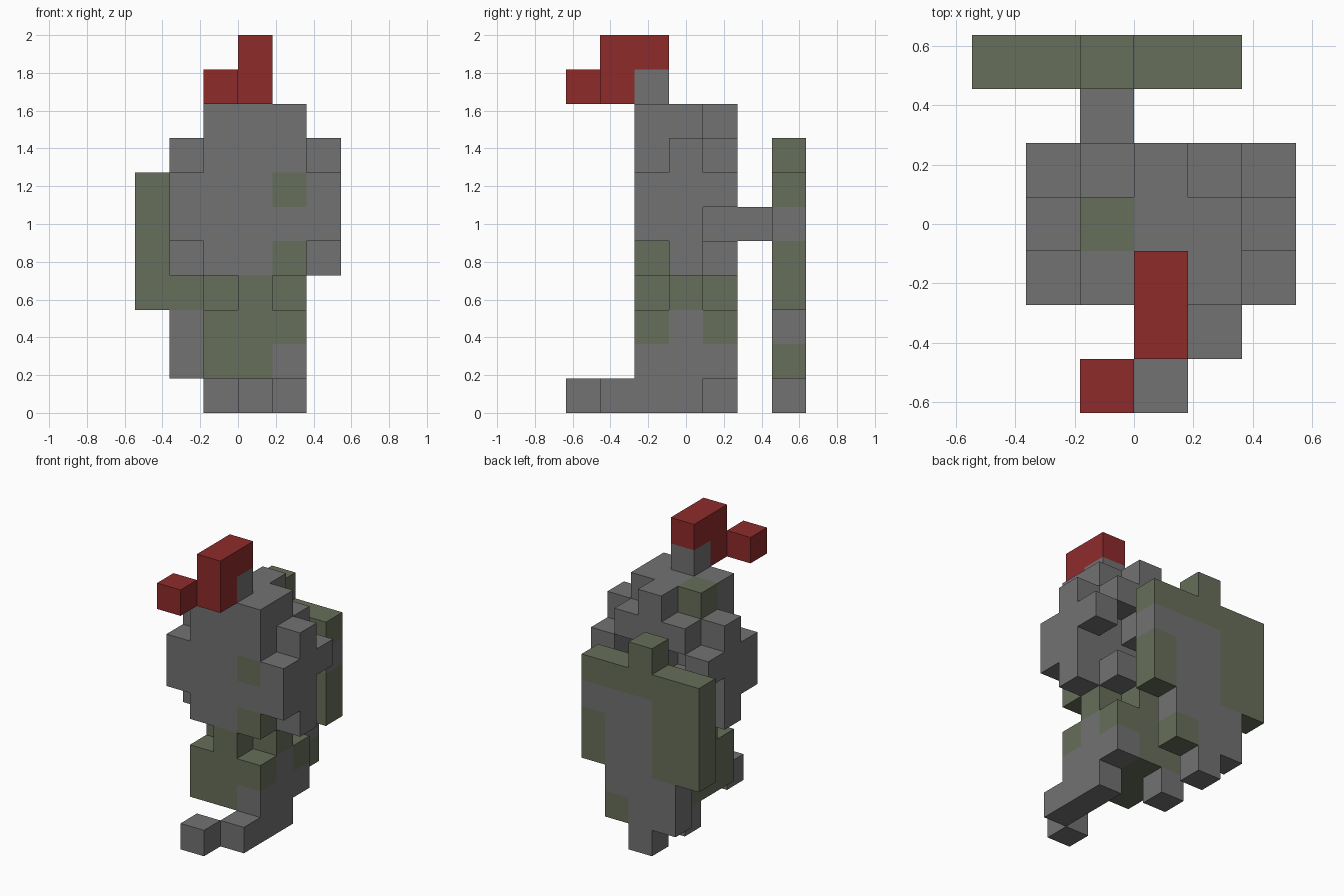
import bpy
import bmesh
from mathutils import Vector

if "Cube" in bpy.data.objects:
    bpy.data.objects.remove(bpy.data.objects["Cube"], do_unlink=True)

U = 2 / 11                       # edge length of one block
ORIGIN = Vector((-3 * U, -3.5 * U, 0))
GREY, OLIVE, RED = range(3)


def make_material(name, rgb):
    mat = bpy.data.materials.new(name)
    mat.use_nodes = True
    mat.diffuse_color = (*rgb, 1)
    mat.node_tree.nodes["Principled BSDF"].inputs["Base Color"].default_value = (*rgb, 1)
    return mat


materials = [make_material("stone grey", (0.168, 0.168, 0.168)),
             make_material("moss olive", (0.135, 0.157, 0.1)),
             make_material("deep red", (0.275, 0.024, 0.024))]
parts = {}


def span(v):
    return range(v[0], v[1] + 1) if isinstance(v, tuple) else (v,)


def fill(part, x, y, z, colour=GREY):
    """Fill a box of blocks; later calls repaint earlier ones."""
    cells = parts.setdefault(part, {})
    for i in span(x):
        for j in span(y):
            for k in span(z):
                cells[i, j, k] = colour


def carve(part, x, y, z):
    for i in span(x):
        for j in span(y):
            for k in span(z):
                parts[part].pop((i, j, k), None)


# Head: rounded block mass, hollowed at the back
fill("head", (2, 4), (2, 3), (4, 8))
fill("head", (1, 5), (2, 3), (5, 6))
fill("head", (1, 5), 3, (4, 7))
fill("head", (2, 4), 4, (4, 7))
carve("head", (3, 4), 4, 5)
for side in (2, 4):
    carve("head", side, 4, 6)
for side in (1, 5):
    fill("head", side, 4, 6)
fill("head", 3, 4, 8)
for spot in ((4, 2, 4), (4, 2, 6), (2, 3, 8)):
    fill("head", *spot, OLIVE)

# Crest
fill("crest", 3, 2, 9)
fill("crest", 3, 1, (9, 10), RED)
fill("crest", 3, 2, 10, RED)
fill("crest_tip", 2, 0, 9, RED)

# Neck and body
fill("neck", 3, (2, 4), 3, OLIVE)
fill("neck", (2, 4), 3, 3, OLIVE)
fill("body", (2, 4), (2, 4), (1, 2), OLIVE)
fill("body", 4, (2, 4), 1)
fill("body", 4, 3, 2)

# Feet
fill("left_foot", 4, (1, 3), 0)
fill("left_toe", 3, 0, 0)
fill("right_foot", 2, 4, 0)

# Back panel with its strut
fill("back_strut", 2, 5, 5)
fill("back_panel", (0, 4), 6, (3, 6), OLIVE)
fill("back_panel", 2, 6, 7, OLIVE)
fill("back_panel", (2, 3), 6, (1, 5))
fill("back_panel", 4, 6, 5)
fill("back_panel", 1, 6, (1, 2))
fill("back_panel", 2, 6, 0)
fill("back_panel", 3, 6, 1, OLIVE)

occupied = {c for cells in parts.values() for c in cells}


def build(name, cells):
    bm = bmesh.new()
    verts = {}

    def corner(p):
        if p not in verts:
            verts[p] = bm.verts.new(ORIGIN + Vector(p) * U)
        return verts[p]

    for cell, colour in cells.items():
        for axis in range(3):
            for step in (0, 1):
                near = list(cell)
                near[axis] += 2 * step - 1
                if tuple(near) in occupied:
                    continue
                ring = []
                for a, b in ((0, 0), (1, 0), (1, 1), (0, 1)):
                    p = list(cell)
                    p[axis] += step
                    p[(axis + 1) % 3] += a
                    p[(axis + 2) % 3] += b
                    ring.append(corner(tuple(p)))
                face = bm.faces.new(ring if step else ring[::-1])
                face.material_index = colour
    mesh = bpy.data.meshes.new(name)
    bm.to_mesh(mesh)
    bm.free()
    for mat in materials:
        mesh.materials.append(mat)
    bpy.context.collection.objects.link(bpy.data.objects.new(name, mesh))


for part_name, part_cells in parts.items():
    build(part_name, part_cells)
